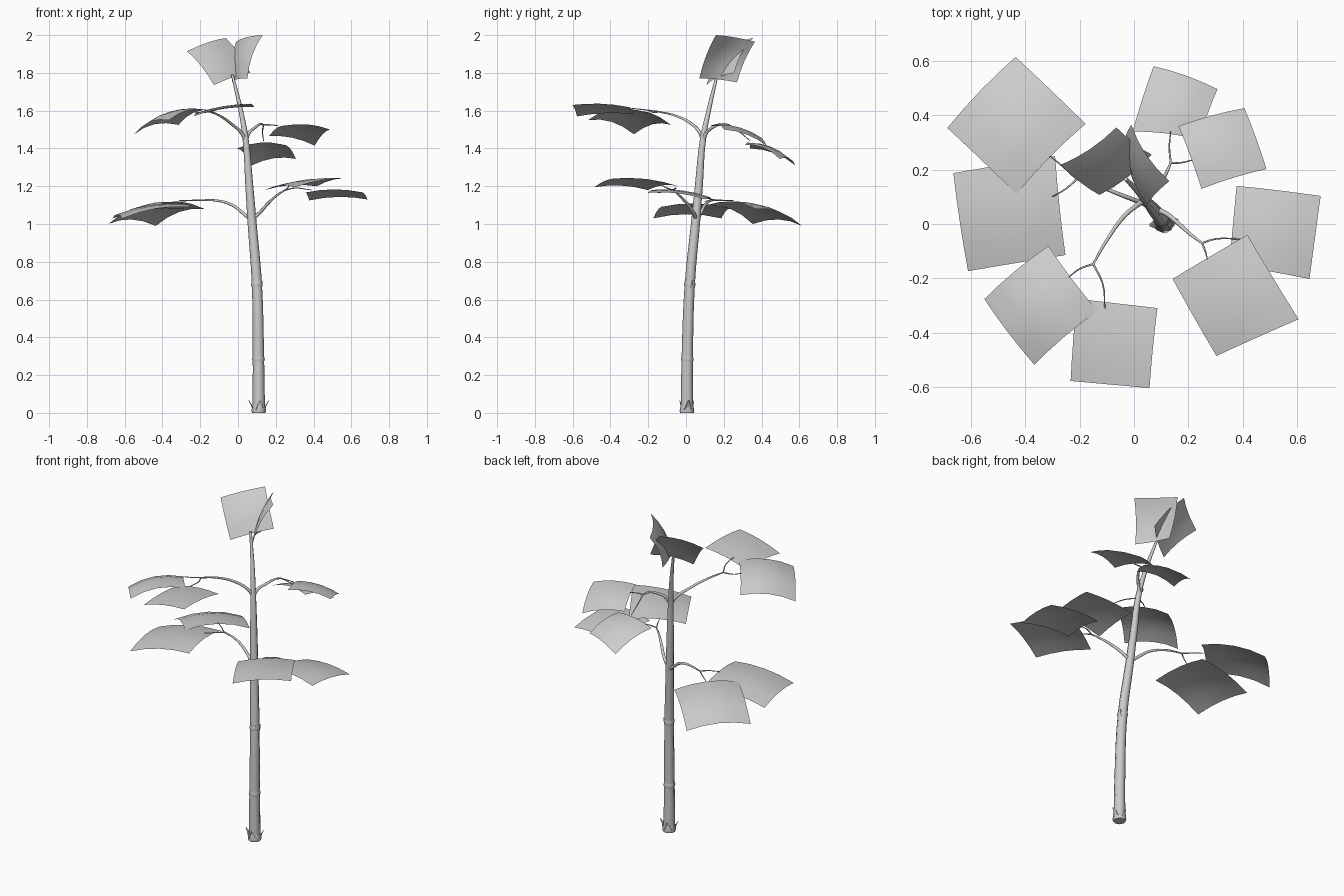
import bpy, bmesh, math
from mathutils import Vector

cube = bpy.data.objects.get("Cube")
if cube:
    bpy.data.objects.remove(cube, do_unlink=True)

GREY = (0.6, 0.6, 0.6, 1)
mat = bpy.data.materials.new("plain grey")
mat.use_nodes = True
mat.diffuse_color = GREY
mat.node_tree.nodes["Principled BSDF"].inputs["Base Color"].default_value = GREY


def finish(obj):
    obj.data.materials.clear()
    obj.data.materials.append(mat)
    for p in obj.data.polygons:
        p.use_smooth = True


def tube(name, points, radii, smooth=True):
    """Tapered round stem through a few points."""
    cu = bpy.data.curves.new(name, 'CURVE')
    cu.dimensions = '3D'
    cu.bevel_depth = 1
    cu.bevel_resolution = 2
    cu.resolution_u = 4 if smooth else 1
    cu.use_fill_caps = True
    sp = cu.splines.new('BEZIER')
    sp.bezier_points.add(len(points) - 1)
    for bp, p, r in zip(sp.bezier_points, points, radii):
        bp.co, bp.radius = p, r
        bp.handle_left_type = bp.handle_right_type = 'AUTO' if smooth else 'VECTOR'
    tmp = bpy.data.objects.new(name + "_path", cu)
    bpy.context.collection.objects.link(tmp)
    bpy.context.view_layer.update()
    me = bpy.data.meshes.new_from_object(tmp.evaluated_get(bpy.context.evaluated_depsgraph_get()))
    bpy.data.objects.remove(tmp, do_unlink=True)
    obj = bpy.data.objects.new(name, me)
    bpy.context.collection.objects.link(obj)
    finish(obj)
    return obj


def leaf(name, base_a, base_b, tip_b, tip_a, arch, n=4):
    """Thin four-cornered sheet, arched along both directions."""
    a, b, c, d = map(Vector, (base_a, base_b, tip_b, tip_a))
    up = (c - a).cross(d - b).normalized()
    flip = up.z < 0
    if flip:
        up = -up
    bm = bmesh.new()
    grid = []
    for i in range(n + 1):
        u = i / n
        row = []
        for j in range(n + 1):
            v = j / n
            p = a.lerp(b, u).lerp(d.lerp(c, u), v)
            row.append(bm.verts.new(p + up * arch * 4 * (u * (1 - u) + v * (1 - v))))
        grid.append(row)
    for i in range(n):
        for j in range(n):
            f = [grid[i][j], grid[i + 1][j], grid[i + 1][j + 1], grid[i][j + 1]]
            bm.faces.new(f[::-1] if flip else f)
    me = bpy.data.meshes.new(name)
    bm.to_mesh(me)
    bm.free()
    obj = bpy.data.objects.new(name, me)
    bpy.context.collection.objects.link(obj)
    finish(obj)


# Leaning trunk
TRUNK = [(.11, .005, 0), (.108, .007, .3), (.1, .02, .68), (.075, .05, 1.0), (.06, .068, 1.2),
         (.04, .09, 1.45), (.015, .12, 1.6), (-.03, .165, 1.79)]
tube("trunk", TRUNK, [.033, .03, .027, .024, .021, .016, .012, .007])

# Swollen growth rings and root collar
for name, x, y, z, r in (("lower_ring", .108, .007, .285, .034), ("upper_ring", .1, .02, .68, .031)):
    tube(name, [(x, y, z - .018), (x, y, z), (x, y, z + .018)], [r * .85, r, r * .85], False)
tube("root_collar", [(.11, .005, 0), (.11, .005, .012), (.11, .005, .04)], [.036, .039, .033], False)

# Small pointed scales at the foot and a bud higher up
for k, deg in enumerate((10, 110, 190, 280)):
    c, s = math.cos(math.radians(deg)), math.sin(math.radians(deg))
    reach = .055 if abs(c) > .8 else .04
    root = Vector((.11 + c * .03, .005 + s * .03, .015))
    tip = Vector((.11 + c * reach, .005 + s * reach, .065))
    side = Vector((-s, c, 0)) * .022
    leaf(f"foot_scale_{k + 1}", root - side, root + side, tip + side * .15, tip - side * .15, .003, 2)
tube("bud", [(.118, .03, .66), (.128, .035, .7)], [.008, .002], False)

# Branches, each with two twigs reaching the leaves
BRANCHES = {
    "left_low": ([(.072, .055, 1.02), (.035, .075, 1.05), (-.03, .1, 1.1), (-.12, .135, 1.125), (-.21, .165, 1.125)],
                 [(-.26, .21, 1.125), (-.31, .25, 1.125)], [(-.25, .13, 1.125), (-.3, .1, 1.12)]),
    "right_low": ([(.072, .055, 1.02), (.115, .04, 1.06), (.165, 0, 1.115), (.21, -.04, 1.155), (.25, -.07, 1.18)],
                  [(.3, -.055, 1.19), (.39, -.055, 1.18)], [(.262, -.1, 1.19), (.27, -.13, 1.205)]),
    "front_high": ([(.04, .09, 1.44), (.02, .075, 1.48), (-.035, .03, 1.53), (-.1, -.06, 1.575), (-.15, -.147, 1.595)],
                   [(-.115, -.22, 1.605), (-.107, -.31, 1.615)], [(-.2, -.165, 1.59), (-.24, -.195, 1.595)]),
    "back_high": ([(.04, .09, 1.44), (.06, .11, 1.485), (.09, .14, 1.51), (.12, .19, 1.53), (.135, .225, 1.525)],
                  [(.13, .28, 1.49), (.135, .34, 1.44)], [(.17, .225, 1.525), (.215, .235, 1.52)]),
}
for name, (stem, twig_a, twig_b) in BRANCHES.items():
    tube(name + "_branch", stem, [.011, .009, .008, .006, .004])
    for side, twig in (("a", twig_a), ("b", twig_b)):
        tube(f"{name}_twig_{side}", [stem[-1]] + twig, [.004, .003, .002])

# Broad drooping leaves: two base corners, two tip corners, arch
leaf("left_back_leaf", (-.178, .368, 1.08), (-.432, .11, 1.1), (-.686, .353, 1.0), (-.435, .614, .99), .03)
leaf("left_low_leaf", (-.29, .25, 1.08), (-.252, -.114, 1.09), (-.61, -.173, 1.03), (-.664, .187, 1.03), .022)
leaf("right_low_leaf", (.377, .14, 1.125), (.35, -.15, 1.165), (.645, -.202, 1.165), (.686, .103, 1.13), .016)
leaf("right_front_leaf", (.417, -.04, 1.2), (.142, -.202, 1.18), (.303, -.485, 1.195), (.605, -.35, 1.24), .016)
leaf("front_left_leaf", (-.314, -.08, 1.525), (-.134, -.32, 1.6), (-.366, -.518, 1.55), (-.55, -.276, 1.475), .03)
leaf("front_leaf", (-.21, -.275, 1.58), (.086, -.309, 1.62), (.057, -.603, 1.63), (-.233, -.577, 1.57), .012)
leaf("back_leaf", (.24, .31, 1.42), (-.005, .34, 1.4), (.072, .58, 1.31), (.307, .496, 1.345), .022)
leaf("back_right_leaf", (.248, .129, 1.52), (.164, .36, 1.465), (.406, .426, 1.415), (.487, .202, 1.5), .018)

# Two upright leaves at the crown
leaf("crown_left_leaf", (-.127, .107, 1.735), (.065, .255, 1.8), (-.065, .355, 1.985), (-.27, .217, 1.915), .016)
leaf("crown_right_leaf", (.05, .07, 1.77), (-.03, .27, 1.75), (-.01, .365, 1.965), (.13, .158, 2.0), .018)
